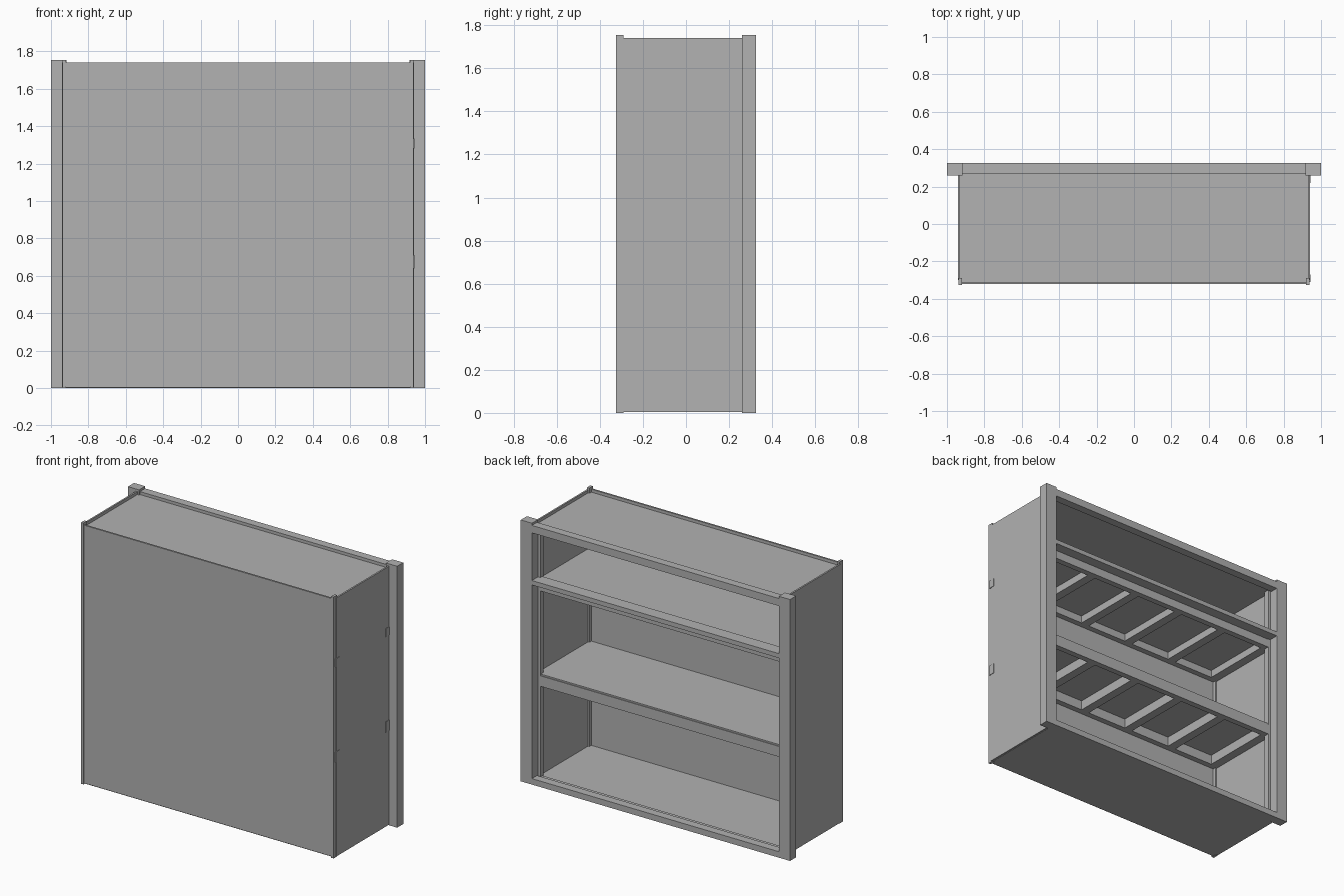
import bpy

cube = bpy.data.objects.get("Cube")
if cube:
    bpy.data.objects.remove(cube, do_unlink=True)

grey = bpy.data.materials.new("plain_grey")
grey.use_nodes = True
colour = (0.445, 0.445, 0.445, 1)
grey.diffuse_color = colour
grey.node_tree.nodes["Principled BSDF"].inputs["Base Color"].default_value = colour


def box(name, x, y, z):
    """Box spanning the given (low, high) ranges."""
    verts = [(a, b, c) for a in x for b in y for c in z]
    faces = [(0, 1, 3, 2), (4, 6, 7, 5), (0, 4, 5, 1),
             (2, 3, 7, 6), (0, 2, 6, 4), (1, 5, 7, 3)]
    mesh = bpy.data.meshes.new(name)
    mesh.from_pydata(verts, [], faces)
    mesh.materials.append(grey)
    obj = bpy.data.objects.new(name, mesh)
    bpy.context.collection.objects.link(obj)
    return obj


HEIGHT = 1.755
RIM = 1.74
INNER = 0.93      # inside half width
FRONT = -0.325
BACK = 0.325

# Wide posts framing the open side, and slim posts at the closed corners
for side, sign in (("left", 1), ("right", -1)):
    def span(a, b):
        return sorted((sign * a, sign * b))
    box(side + "_back_post", span(0.917, 1), (0.26, BACK), (0, HEIGHT))
    box(side + "_corner_post", span(0.92, 0.938), (FRONT, -0.29), (0, HEIGHT))
    box(side + "_panel", span(INNER, 0.941), (-0.3, 0.262), (0.005, RIM))
    box(side + "_inner_batten", span(0.90, INNER), (0.225, 0.26), (0.03, 1.70))

# Closed face, top and floor
box("front_panel", (-0.922, 0.922), (-0.322, -0.31), (0.008, RIM))
box("top_panel", (-INNER, INNER), (-0.312, 0.272), (1.70, 1.72))
box("floor_panel", (-INNER, INNER), (-0.315, 0.272), (0.003, 0.02))

# Rails across the open side
box("top_rail", (-0.918, 0.918), (0.27, BACK), (1.69, RIM))
box("bottom_rail", (-0.918, 0.918), (0.27, BACK), (0, 0.04))
box("bottom_rail_ledge", (-0.918, 0.918), (0.235, 0.27), (0.015, 0.03))
box("upper_shelf_lip", (-0.918, 0.918), (0.24, BACK), (1.34, 1.37))

# Shelves: a thin board on a frame with four cross bars
for label, low, high in (("lower", 0.64, 0.72), ("upper", 1.28, 1.345)):
    box(label + "_shelf_board", (-INNER, INNER), (-0.31, 0.255), (high - 0.015, high))
    under = (low, high - 0.01)
    box(label + "_shelf_back_rail", (-INNER, 0.944), (0.22, 0.26), under)
    box(label + "_shelf_front_rail", (-INNER, 0.944), (-0.309, -0.27), under)
    for i in range(6):
        x = -0.9 + 0.36 * i
        box(label + "_shelf_cross_bar", (x - 0.03, x + 0.03), (-0.27, 0.22), under)
